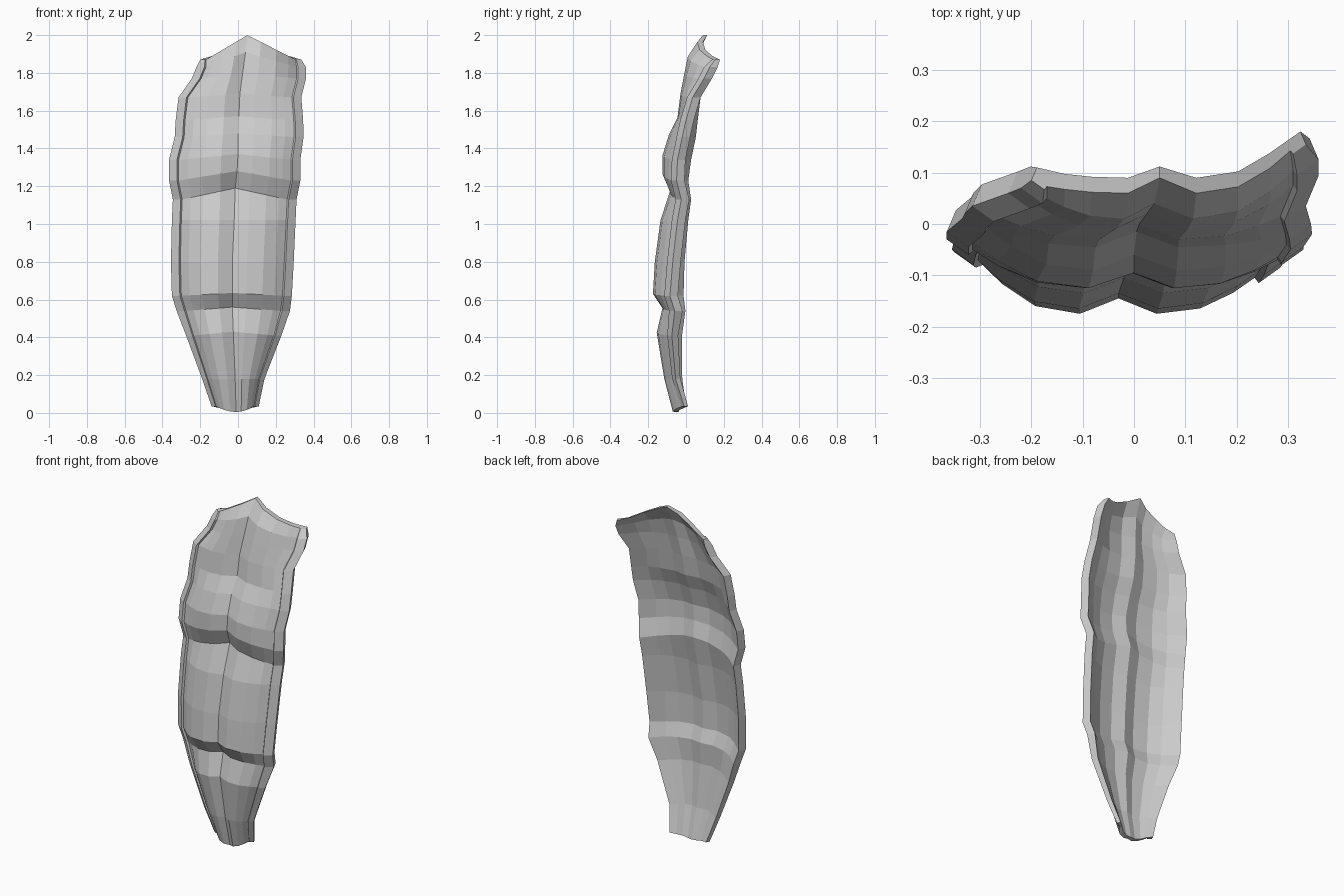
import bpy, bmesh

# Cross-section stations from foot to tip:
# edge z, extra z at centre, left x, centre x, right x, left edge y, front bulge y, right edge y
ROWS = [
    (0.035, -0.03, -0.14, -0.01, 0.11, -0.02, -0.07, -0.01),
    (0.18, 0.00, -0.19, -0.015, 0.14, -0.045, -0.115, -0.055),
    (0.41, 0.02, -0.275, -0.025, 0.23, -0.055, -0.155, -0.075),
    (0.54, 0.02, -0.325, -0.03, 0.275, -0.045, -0.125, -0.06),
    (0.62, 0.015, -0.35, -0.03, 0.285, -0.055, -0.175, -0.085),
    (0.80, 0.00, -0.355, -0.03, 0.295, -0.05, -0.165, -0.07),
    (1.02, 0.00, -0.35, -0.02, 0.305, -0.03, -0.135, -0.045),
    (1.13, 0.06, -0.345, -0.015, 0.31, -0.015, -0.085, -0.025),
    (1.23, 0.05, -0.365, -0.005, 0.33, -0.03, -0.125, -0.05),
    (1.34, 0.03, -0.365, 0.00, 0.33, -0.015, -0.125, -0.045),
    (1.46, 0.02, -0.335, 0.00, 0.347, 0.01, -0.09, -0.02),
    (1.55, 0.02, -0.33, 0.005, 0.345, 0.02, -0.045, 0.00),
    (1.67, 0.02, -0.315, 0.01, 0.335, 0.035, -0.03, 0.035),
    (1.77, 0.03, -0.245, 0.025, 0.36, 0.06, -0.01, 0.095),
    (1.83, 0.08, -0.22, 0.04, 0.36, 0.07, 0.01, 0.125),
    (1.87, 0.13, -0.20, 0.05, 0.335, 0.085, 0.06, 0.155),
]
# Half section: fraction from centre to crease, fraction from bulge back to crease
SECTION = [(0.28, 0.0), (0.60, 0.15), (0.84, 0.58), (1.0, 1.0)]
# Rolled rim: offsets inward in x and in y from the outermost edge
RIM = [(0.042, -0.030), (0.0, 0.0), (0.018, 0.042)]
RIM_SCALE = {0: 0.5, 1: 0.6, 2: 0.8, 15: 0.6}
GROOVE = {0: 0.01, 1: 0.018, 2: 0.024}
THICK = 0.03


def half(i, side):
    """Front points from beside the centre outward round the rim."""
    z, dz, xl, xc, xr, yl, yb, yr = ROWS[i]
    xo, yo = (xl, yl) if side < 0 else (xr, yr)
    k = RIM_SCALE.get(i, 1.0)
    p = 2 if i == 0 else 1
    xe, ye = xo - side * 0.05 * k, yo - 0.02 * k
    pts = [(xc + (xe - xc) * t, yb + (ye - yb) * f, z + dz * (1 - t ** p))
           for t, f in SECTION]
    return pts + [(xo - side * ox * k, yo + oy * k, z) for ox, oy in RIM]


def front(i):
    z, dz, _, xc, _, _, yb, _ = ROWS[i]
    return half(i, -1)[::-1] + [(xc, yb + GROOVE.get(i, 0.03), z + dz)] + half(i, 1)


# Closed rings: detailed front, softer inner face behind it
fronts = [front(i) for i in range(len(ROWS))]
bm = bmesh.new()
rings = []
for i, pts in enumerate(fronts):
    lo, hi = max(i - 1, 0), min(i + 1, len(fronts) - 1)
    back = []
    for j in range(10, 3, -1):
        x, y, z = pts[j]
        if lo < i < hi:  # flatten the folds on the inner face
            y = 0.7 * y + 0.15 * (fronts[lo][j][1] + fronts[hi][j][1])
        if j == 7:
            y -= 0.008
        back.append((x, y + THICK, z))
    rings.append([bm.verts.new(p) for p in pts + back])

# Shell sides
n = len(rings[0])
for a, b in zip(rings, rings[1:]):
    for j in range(n):
        m = (j + 1) % n
        bm.faces.new((a[j], a[m], b[m], b[j]))

# End caps at foot and tip
for r in (rings[0], rings[-1]):
    for j in range(4, 10):
        bm.faces.new((r[j], r[j + 1], r[24 - j], r[25 - j]))
    bm.faces.new([r[j] for j in (0, 1, 2, 3, 4, 21)])
    bm.faces.new(r[10:16])
bmesh.ops.recalc_face_normals(bm, faces=bm.faces[:])

mesh = bpy.data.meshes.new("curved_shell")
bm.to_mesh(mesh)
bm.free()
shell = bpy.data.objects.new("curved_shell", mesh)
bpy.context.collection.objects.link(shell)
